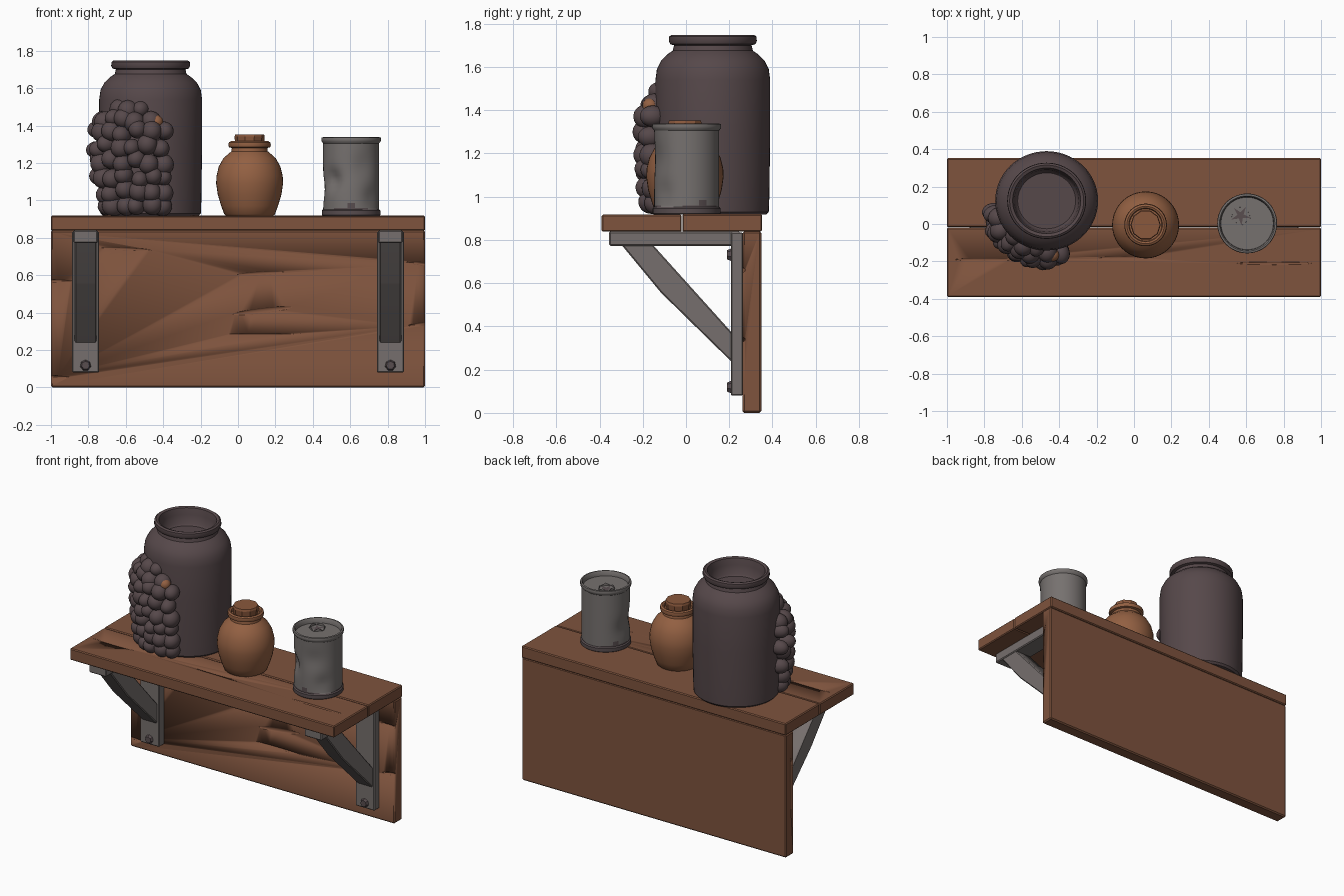
import bpy, bmesh, math, random
from mathutils import Vector, Matrix

if "Cube" in bpy.data.objects:
    bpy.data.objects.remove(bpy.data.objects["Cube"])

random.seed(4)


def mat(name, r, g, b):
    lin = lambda c: ((c / 255 + 0.055) / 1.055) ** 2.4
    m = bpy.data.materials.new(name)
    m.diffuse_color = (lin(r), lin(g), lin(b), 1)
    m.use_nodes = True
    m.node_tree.nodes["Principled BSDF"].inputs["Base Color"].default_value = m.diffuse_color
    return m


WOOD = mat("brown wood", 126, 83, 61)
CLAY = mat("orange clay", 147, 96, 66)
CORK = mat("cork brown", 138, 88, 60)
JAR = mat("dark glaze", 86, 72, 74)
IRON = mat("grey iron", 118, 111, 109)
RUST = mat("dark iron", 88, 77, 79)
TIN = mat("grey tin", 118, 113, 111)


def finish(name, bm, mats, angle=35):
    bmesh.ops.recalc_face_normals(bm, faces=bm.faces[:])
    me = bpy.data.meshes.new(name)
    bm.to_mesh(me)
    bm.free()
    ob = bpy.data.objects.new(name, me)
    bpy.context.collection.objects.link(ob)
    for m in mats:
        me.materials.append(m)
    bpy.ops.object.select_all(action='DESELECT')
    ob.select_set(True)
    bpy.context.view_layer.objects.active = ob
    bpy.ops.object.shade_smooth_by_angle(angle=math.radians(angle))
    return ob


def extrude_x(name, outline, x0, x1, m, bevel=0.006):
    """Prism: (y, z) outline swept along x, with softened edges."""
    bm = bmesh.new()
    a = [bm.verts.new((x0, y, z)) for y, z in outline]
    b = [bm.verts.new((x1, y, z)) for y, z in outline]
    n = len(a)
    bm.faces.new(a)
    bm.faces.new(b[::-1])
    for i in range(n):
        j = (i + 1) % n
        bm.faces.new((a[i], b[i], b[j], a[j]))
    bmesh.ops.recalc_face_normals(bm, faces=bm.faces[:])
    bmesh.ops.bevel(bm, geom=bm.edges[:], offset=bevel, segments=1, affect='EDGES')
    return finish(name, bm, [m])


def board(name, x0, x1, y0, y1, z0, z1, m, bevel=0.006):
    return extrude_x(name, [(y0, z0), (y1, z0), (y1, z1), (y0, z1)], x0, x1, m, bevel)


def lathe_bm(profile, cx, cy, seg=48, ys=1.0):
    """Closed solid turned from (radius, z) points."""
    bm = bmesh.new()
    rings = []
    for r, z in profile:
        rings.append([bm.verts.new((cx + r * math.cos(2 * math.pi * i / seg),
                                    cy + r * ys * math.sin(2 * math.pi * i / seg), z))
                      for i in range(seg)])
    for p, q in zip(rings, rings[1:]):
        for i in range(seg):
            j = (i + 1) % seg
            bm.faces.new((p[i], p[j], q[j], q[i]))
    bm.faces.new(rings[0][::-1])
    bm.faces.new(rings[-1])
    return bm


def gouge(ob, spots):
    """Cut long shallow scratches: (centre, half sizes, tilt about y)."""
    bm = bmesh.new()
    for c, s, tilt in spots:
        bmesh.ops.create_uvsphere(bm, u_segments=12, v_segments=8, radius=1,
                                  matrix=Matrix.Translation(c) @ Matrix.Rotation(tilt, 4, 'Y')
                                  @ Matrix.Diagonal((*s, 1)))
    cut = finish("scratch_cutter", bm, [WOOD])
    cut.hide_render = True
    mod = ob.modifiers.new("scratches", 'BOOLEAN')
    mod.operation, mod.object = 'DIFFERENCE', cut
    bpy.context.view_layer.objects.active = ob
    bpy.ops.object.modifier_apply(modifier=mod.name)
    bpy.data.objects.remove(cut)


# Shelf: two planks on top, one wide back board
front = board("front_plank", -1, 1, -0.39, -0.02, 0.838, 0.917, WOOD)
rear = board("rear_plank", -1, 1, -0.017, 0.352, 0.838, 0.919, WOOD)
back = board("back_board", -1, 1, 0.262, 0.348, 0, 0.84, WOOD, 0.008)
gouge(back, [((0.12, 0.262, 0.285), (0.17, 0.010, 0.006), 0),
             ((0.13, 0.262, 0.41), (0.16, 0.007, 0.014), -0.12),
             ((0.12, 0.262, 0.61), (0.13, 0.007, 0.010), -0.06),
             ((-0.6, 0.262, 0.74), (0.14, 0.006, 0.008), 0.05),
             ((-1.0, 0.262, 0.57), (0.11, 0.012, 0.008), 0.0),
             ((-1.0, 0.262, 0.06), (0.10, 0.012, 0.006), 0.04),
             ((1.0, 0.262, 0.66), (0.10, 0.012, 0.010), 0.1),
             ((1.0, 0.262, 0.34), (0.09, 0.012, 0.010), -0.1)])
gouge(front, [((-0.05, -0.18, 0.917), (0.14, 0.008, 0.006), 0),
              ((0.75, -0.21, 0.917), (0.2, 0.008, 0.005), 0),
              ((-0.8, -0.19, 0.917), (0.16, 0.007, 0.005), 0)])

# Brackets, one on each side
for side, sx in (("left", -0.815), ("right", 0.815)):
    board(side + "_bracket_upright", sx - 0.073, sx + 0.073, 0.207, 0.264, 0.08, 0.835, IRON)
    board(side + "_bracket_arm", sx - 0.065, sx + 0.065, -0.355, 0.25, 0.772, 0.839, IRON)
    extrude_x(side + "_bracket_brace",
              [(-0.305, 0.785), (-0.16, 0.785), (0.215, 0.368), (0.215, 0.232), (-0.115, 0.555)],
              sx - 0.058, sx + 0.058, IRON)
    for k, z in (("lower", 0.118), ("upper", 0.73)):
        bm = bmesh.new()
        rot = Matrix.Rotation(math.pi / 2, 4, 'X')
        bmesh.ops.create_cone(bm, cap_ends=True, segments=7, radius1=0.031, radius2=0.022,
                              depth=0.02, matrix=Matrix.Translation((sx, 0.2, z)) @ rot)
        finish(f"{side}_{k}_bolt", bm, [RUST], 20)

# Large jar
JX, JY = -0.467, 0.124
bm = lathe_bm([(0.255, 0.917), (0.268, 0.93), (0.271, 1.0), (0.275, 1.3), (0.275, 1.54),
               (0.268, 1.59), (0.247, 1.63), (0.215, 1.66), (0.192, 1.675), (0.186, 1.70),
               (0.204, 1.705), (0.211, 1.72), (0.209, 1.74), (0.198, 1.748), (0.182, 1.742),
               (0.172, 1.70), (0.165, 1.64), (0.155, 1.63)], JX, JY, 56, 0.965)
finish("large_jar", bm, [JAR], 40)

# Cluster of lumps clinging to the jar: (height, first angle, last angle, centre radius)
rows = [(0.965, 213, 288, 0.285), (1.045, 206, 286, 0.298), (1.125, 200, 289, 0.303),
        (1.205, 196, 285, 0.308), (1.285, 193, 287, 0.312), (1.365, 192, 284, 0.308),
        (1.435, 197, 272, 0.29), (1.485, 222, 258, 0.265)]
bm = bmesh.new()
for k, (z, a0, a1, rad) in enumerate(rows):
    n = max(2, round((a1 - a0) / 15.5))
    for i in range(n + 1):
        t = math.radians(a0 + (a1 - a0) * (i + 0.25 * (k % 2)) / (n + 0.25)
                         + random.uniform(-3, 3))
        zz = max(0.97, z + random.uniform(-0.018, 0.018))
        edge = 0.02 if i in (0, n) else 0
        pos = Vector((JX + (rad - edge) * math.cos(t), JY + (rad - edge) * math.sin(t), zz))
        s = random.uniform(0.9, 1.12)
        bmesh.ops.create_icosphere(bm, subdivisions=3, radius=1,
                                   matrix=Matrix.Translation(pos) @ Matrix.Rotation(t, 4, 'Z')
                                   @ Matrix.Rotation(random.uniform(-0.4, 0.4), 4, 'X')
                                   @ Matrix.Diagonal((0.06, 0.05 * s, 0.052 * s, 1)))
for v in bm.verts:
    v.co.z = max(v.co.z, 0.918)
finish("jar_lump_cluster", bm, [JAR], 50)
bm = bmesh.new()
bmesh.ops.create_icosphere(bm, subdivisions=3, radius=0.036,
                           matrix=Matrix.Translation((JX + 0.03, JY - 0.29, 1.42)))
finish("brown_lump", bm, [CLAY], 50)

# Small clay pot with stopper
bm = lathe_bm([(0.125, 0.917), (0.135, 0.925), (0.152, 0.97), (0.17, 1.03), (0.179, 1.09),
               (0.177, 1.13), (0.165, 1.18), (0.14, 1.225), (0.112, 1.25), (0.097, 1.262),
               (0.095, 1.28), (0.11, 1.284), (0.114, 1.295), (0.111, 1.31), (0.1, 1.316),
               (0.09, 1.312), (0.086, 1.295)], 0.062, -0.005, 40)
finish("clay_pot", bm, [CLAY], 40)
bm = lathe_bm([(0.074, 1.28), (0.081, 1.34), (0.077, 1.353)], 0.062, -0.005, 10)
finish("pot_stopper", bm, [CORK], 20)

# Dented tin can with a dark foot
CX, CY = 0.605, 0.003
heights = [0.96 + 0.345 * i / 14 for i in range(15)]
bm = lathe_bm([(0.152, 0.917), (0.157, 0.922), (0.157, 0.945), (0.15, 0.952)]
              + [(0.15, z) for z in heights]
              + [(0.158, 1.315), (0.16, 1.325), (0.158, 1.336), (0.148, 1.338),
                 (0.142, 1.33), (0.14, 1.305)], CX, CY, 48)
dents = [(-0.10, -0.11, 1.11, 0.030, 0.05), (0.06, -0.14, 1.18, 0.012, 0.07),
         (-0.14, 0.02, 1.06, 0.012, 0.06), (0.10, -0.10, 1.02, 0.010, 0.05)]
for v in bm.verts:
    if 0.955 < v.co.z < 1.3:
        out = Vector((v.co.x - CX, v.co.y - CY, 0))
        for dx, dy, dz, depth, size in dents:
            d2 = (out.x - dx) ** 2 + (out.y - dy) ** 2 + (v.co.z - dz) ** 2
            v.co -= out.normalized() * depth * math.exp(-d2 / size ** 2)
for f in bm.faces:
    c = f.calc_center_median()
    ang = math.atan2(c.y - CY, c.x - CX)
    f.material_index = int(c.z < 0.962 + 0.012 * math.sin(3 * ang))
finish("tin_can", bm, [TIN, RUST], 35)

# Torn puncture in the can lid: dark hole plate and raised flaps
bm = bmesh.new()
HX, HY = 0.57, 0.045
ring = []
for i in range(10):
    r = 0.055 if i % 2 else 0.018
    a = 2 * math.pi * i / 10 + 0.4
    ring.append(Vector((HX + r * math.cos(a), HY + r * math.sin(a), 1.308)))
f = bm.faces.new([bm.verts.new(p) for p in ring])
finish("lid_hole", bm, [RUST])
bm = bmesh.new()
for i in range(0, 10, 2):
    a = 2 * math.pi * i / 10 + 0.4
    tip = Vector((HX + 0.045 * math.cos(a), HY + 0.045 * math.sin(a), 1.328))
    bm.faces.new([bm.verts.new(p) for p in (ring[i - 1], ring[i + 1], tip)])
finish("lid_flaps", bm, [TIN], 20)
